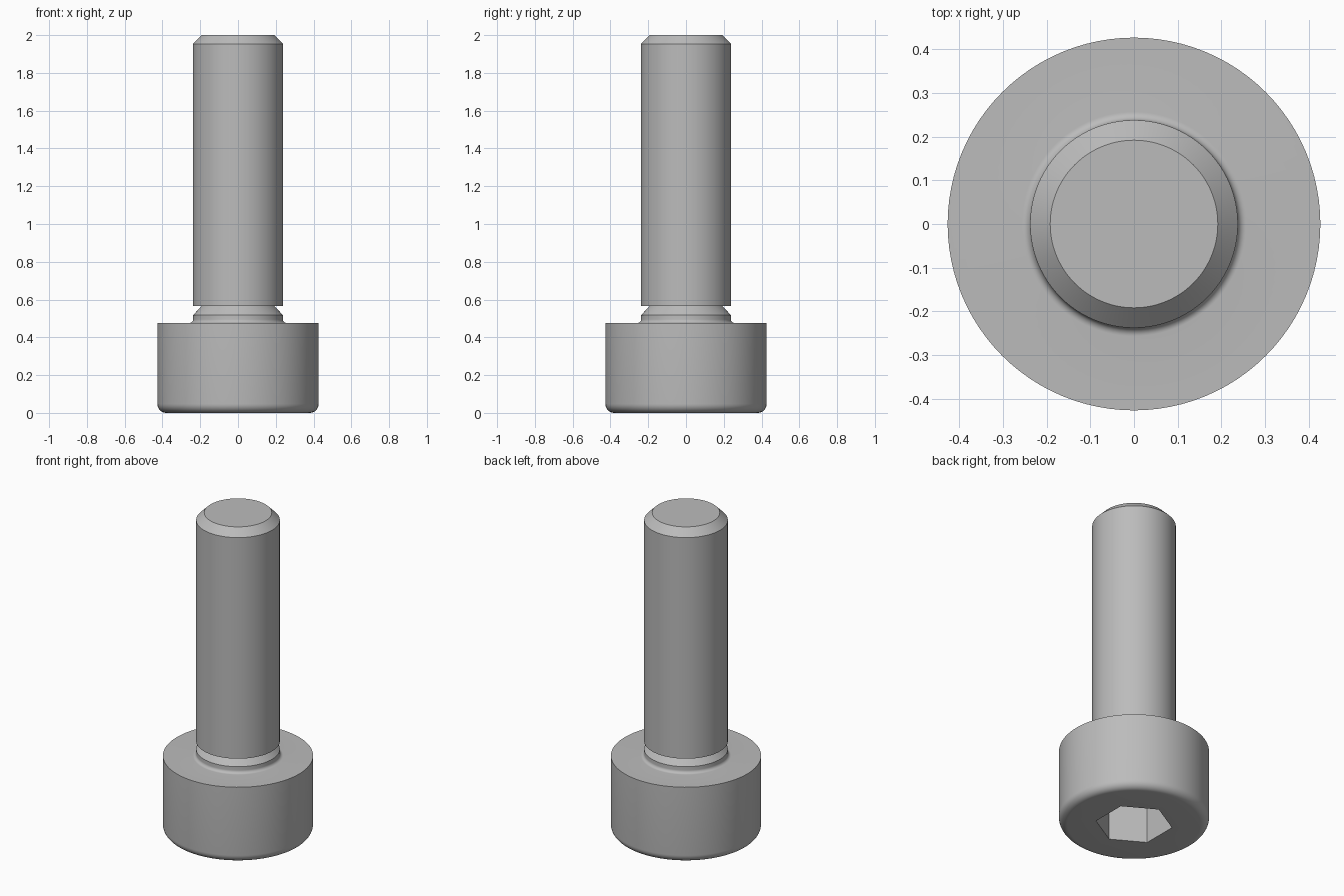
import bpy
import bmesh
from math import sin, cos, pi, radians

SEGMENTS = 96  # multiple of 12, so socket corners fall on ring vertices

cube = bpy.data.objects.get("Cube")
if cube:
    bpy.data.objects.remove(cube, do_unlink=True)

steel = bpy.data.materials.new("plain_steel_grey")
steel.use_nodes = True
grey = (0.5, 0.5, 0.5, 1)
steel.diffuse_color = grey
steel.node_tree.nodes["Principled BSDF"].inputs["Base Color"].default_value = grey


def circle(r, a):
    return r


def hexagon(r, a):
    """Distance to a hexagon's edge; r is half its width across flats, corners on y."""
    return r / cos((a + pi / 6) % (pi / 3) - pi / 6)


def arc(cx, cz, r, start, end, steps=8):
    """Profile points along a rounded edge."""
    angles = [radians(start + (end - start) * i / steps) for i in range(steps + 1)]
    return [(circle, cx + r * cos(a), cz + r * sin(a)) for a in angles]


def loft(name, profile, cap_start=False, cap_end=False):
    """Skin a stack of (shape, radius, height) rings around the z axis."""
    bm = bmesh.new()
    rings = []
    for shape, r, z in profile:
        ring = []
        for i in range(SEGMENTS):
            a = 2 * pi * i / SEGMENTS
            d = shape(r, a)
            ring.append(bm.verts.new((d * cos(a), d * sin(a), z)))
        rings.append(ring)
    for low, high in zip(rings, rings[1:]):
        for i in range(SEGMENTS):
            j = (i + 1) % SEGMENTS
            bm.faces.new((low[i], low[j], high[j], high[i]))
    if cap_start:
        bm.faces.new(rings[0][::-1])
    if cap_end:
        bm.faces.new(rings[-1])
    mesh = bpy.data.meshes.new(name)
    bm.to_mesh(mesh)
    bm.free()
    mesh.materials.append(steel)
    obj = bpy.data.objects.new(name, mesh)
    bpy.context.collection.objects.link(obj)
    bpy.ops.object.select_all(action="DESELECT")
    obj.select_set(True)
    bpy.context.view_layer.objects.active = obj
    bpy.ops.object.shade_smooth_by_angle(angle=radians(30))
    return obj


HEAD_R, HEAD_H = 0.427, 0.476
SHANK_R, CORE_R = 0.238, 0.192
SOCKET_R, SOCKET_DEPTH = 0.19, 0.238
ROUND, FILLET = 0.048, 0.019
COLLAR_Z, THREAD_Z, CHAMFER = 0.517, 0.567, 0.046

# Head: hex socket, rounded lower rim, flat bearing face, fillet and collar
loft("head",
     [(hexagon, SOCKET_R, SOCKET_DEPTH), (hexagon, SOCKET_R, 0)]
     + arc(HEAD_R - ROUND, ROUND, ROUND, -90, 0)
     + [(circle, HEAD_R, HEAD_H)]
     + arc(SHANK_R + FILLET, HEAD_H + FILLET, FILLET, 270, 180)
     + [(circle, SHANK_R, COLLAR_Z)],
     cap_start=True)

# Neck: cone tapering from the collar to the core
loft("neck", [(circle, SHANK_R, COLLAR_Z), (circle, CORE_R, THREAD_Z)])

# Shank: flat lower shoulder, plain cylinder, chamfered tip
loft("shank",
     [(circle, CORE_R, THREAD_Z), (circle, SHANK_R, THREAD_Z),
      (circle, SHANK_R, 2 - CHAMFER), (circle, CORE_R, 2)],
     cap_end=True)
